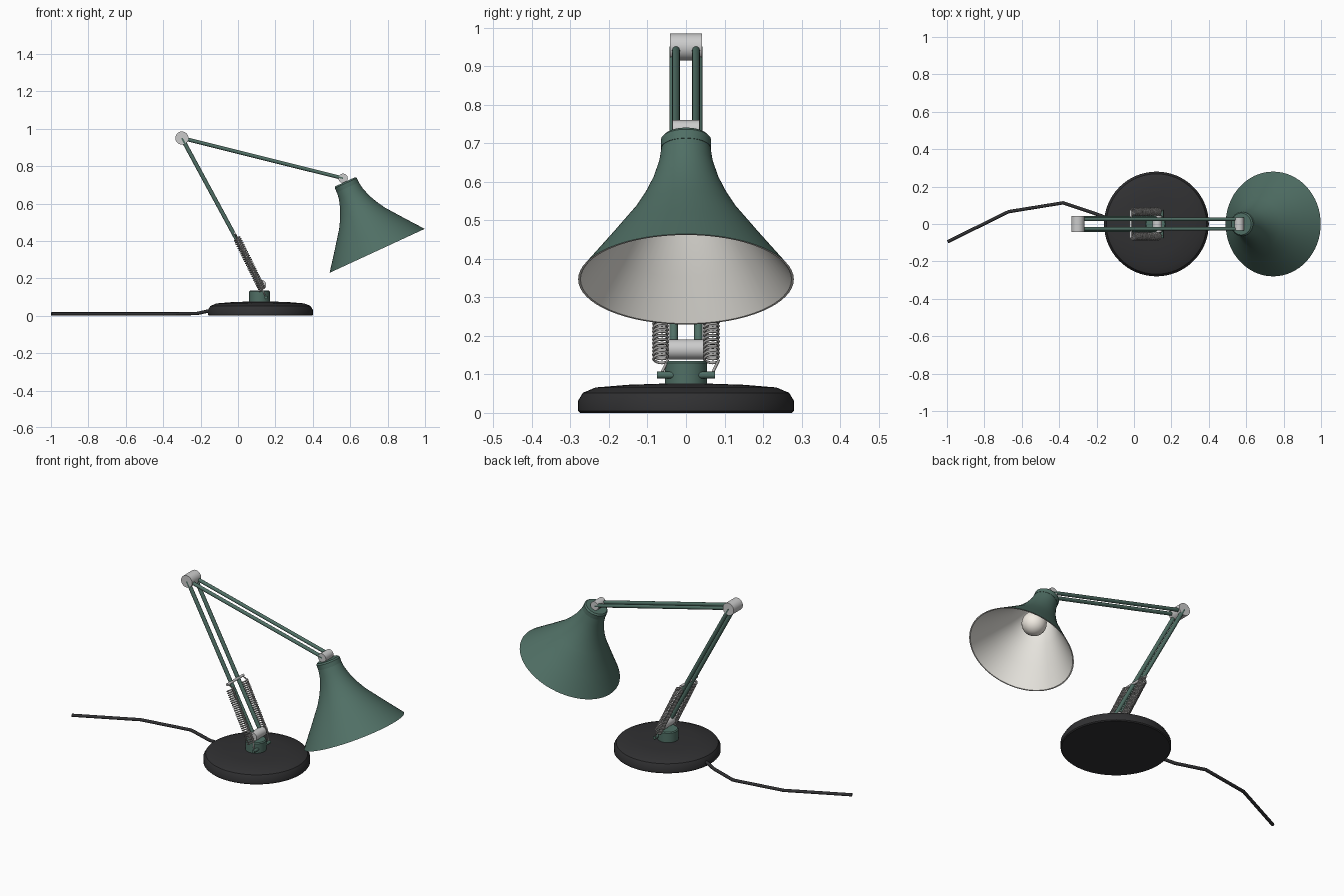
import bpy, bmesh, math
from mathutils import Vector

if "Cube" in bpy.data.objects:
    bpy.data.objects.remove(bpy.data.objects["Cube"])


def mat(name, rgb):
    m = bpy.data.materials.new(name)
    m.diffuse_color = (*rgb, 1)
    m.use_nodes = True
    m.node_tree.nodes["Principled BSDF"].inputs["Base Color"].default_value = m.diffuse_color
    return m


GREEN = mat("green_paint", (0.08, 0.16, 0.13))
BLACK = mat("black_iron", (0.03, 0.03, 0.032))
STEEL = mat("steel", (0.55, 0.55, 0.53))
WIRE = mat("spring_wire", (0.42, 0.41, 0.40))
WHITE = mat("white_enamel", (0.82, 0.80, 0.75))
GLASS = mat("bulb_glass", (0.90, 0.85, 0.78))


def finish(ob, material, angle=35):
    ob.data.materials.append(material)
    bpy.ops.object.select_all(action='DESELECT')
    ob.select_set(True)
    bpy.context.view_layer.objects.active = ob
    bpy.ops.object.shade_smooth_by_angle(angle=math.radians(angle))
    return ob


def lathe(name, profile, material, loc=(0, 0, 0), tilt=0, sides=64, closed=False, inner=None):
    """Revolve (radius, height) points; segments from index inner[0] on use inner[1]."""
    bm = bmesh.new()
    rings = []
    for r, z in profile:
        if r == 0:
            rings.append([bm.verts.new((0, 0, z))] * sides)
        else:
            rings.append([bm.verts.new((r * math.cos(2 * math.pi * i / sides),
                                        r * math.sin(2 * math.pi * i / sides), z))
                          for i in range(sides)])
    for k in range(len(rings) if closed else len(rings) - 1):
        a, b = rings[k], rings[(k + 1) % len(rings)]
        for i in range(sides):
            j = (i + 1) % sides
            f = bm.faces.new(list(dict.fromkeys((a[i], a[j], b[j], b[i]))))
            if inner and k >= inner[0]:
                f.material_index = 1
    bmesh.ops.recalc_face_normals(bm, faces=bm.faces)
    me = bpy.data.meshes.new(name)
    bm.to_mesh(me)
    bm.free()
    ob = bpy.data.objects.new(name, me)
    bpy.context.collection.objects.link(ob)
    ob.location = loc
    ob.rotation_euler.y = tilt
    finish(ob, material)
    if inner:
        me.materials.append(inner[1])
    return ob


def rod(name, a, b, radius, material, sides=16):
    a, b = Vector(a), Vector(b)
    bpy.ops.mesh.primitive_cylinder_add(vertices=sides, radius=radius, depth=(b - a).length,
                                        location=(a + b) / 2)
    ob = bpy.context.object
    ob.name = name
    ob.rotation_euler = (b - a).to_track_quat('Z', 'Y').to_euler()
    return finish(ob, material)


def tube(name, pts, radius, material, res=1):
    cu = bpy.data.curves.new(name, 'CURVE')
    cu.dimensions = '3D'
    cu.bevel_depth = radius
    cu.bevel_resolution = res
    cu.use_fill_caps = True
    sp = cu.splines.new('POLY')
    sp.points.add(len(pts) - 1)
    for p, co in zip(sp.points, pts):
        p.co = (*co, 1)
    cu.materials.append(material)
    ob = bpy.data.objects.new(name, cu)
    bpy.context.collection.objects.link(ob)
    return ob


# Joint positions in the xz plane
FOOT, ELBOW, HEAD = (0.125, 0.165), (-0.30, 0.95), (0.562, 0.735)
BAR, PEG = (-0.018, 0.44), (0.15, 0.098)


def at(p, y):
    return Vector((p[0], y, p[1]))


# Heavy base and post
lathe("base", [(0, 0), (0.275, 0), (0.28, 0.005), (0.28, 0.032), (0.268, 0.052), (0.235, 0.066),
               (0.15, 0.073), (0.06, 0.076), (0, 0.076)], BLACK, (0.12, 0, 0))
lathe("post", [(0, 0.07), (0.055, 0.07), (0.055, 0.13), (0.05, 0.135), (0, 0.135)],
      GREEN, (0.115, 0, 0), sides=32)

# Pivot barrels, running along y
rod("foot_barrel", at(FOOT, -0.045), at(FOOT, 0.045), 0.026, STEEL, 32)
rod("elbow_barrel", at(ELBOW, -0.042), at(ELBOW, 0.042), 0.035, STEEL, 32)
rod("head_barrel", at(HEAD, -0.035), at(HEAD, 0.035), 0.025, STEEL, 32)
rod("spring_bar", at(BAR, -0.075), at(BAR, 0.075), 0.007, STEEL)
rod("spring_peg", at(PEG, -0.075), at(PEG, 0.075), 0.009, GREEN)

# Paired arms and springs
for side, s in (("left", 1), ("right", -1)):
    rod("lower_arm_" + side, at(FOOT, 0.032 * s), at(ELBOW, 0.032 * s), 0.011, GREEN)
    rod("upper_arm_" + side, at(ELBOW, 0.026 * s), at(HEAD, 0.026 * s), 0.010, GREEN)
    top, low = at(BAR, 0.066 * s), at(PEG, 0.066 * s)
    axis = low - top
    u = Vector((0, 1, 0))
    v = axis.normalized().cross(u)
    turns, steps = 28, 14
    pts = [top]
    for i in range(turns * steps + 1):
        a = 2 * math.pi * i / steps
        pts.append(top + axis * (0.07 + 0.82 * i / (turns * steps))
                   + 0.0185 * (u * math.cos(a) + v * math.sin(a)))
    pts.append(low)
    tube("spring_" + side, pts, 0.0037, WIRE)

# Shade with pale inside, cap, socket and bulb on a tilted axis
TILT = math.radians(-24.8)
RIM = Vector((0.744, 0, 0.347))
outer = [(0.28, 0), (0.205, 0.098), (0.135, 0.192), (0.107, 0.24), (0.086, 0.285),
         (0.07, 0.335), (0.062, 0.385)]
inside = [(r - 0.006, t) for r, t in reversed(outer)]
lathe("shade", outer + inside, GREEN, RIM, TILT, closed=True,
      inner=(len(outer), WHITE))
lathe("shade_cap", [(0, 0.374), (0.065, 0.374), (0.065, 0.399), (0.058, 0.407), (0, 0.407)],
      GREEN, RIM, TILT)
lathe("bulb_socket", [(0, 0.24), (0.03, 0.24), (0.03, 0.376), (0, 0.376)],
      WHITE, RIM, TILT, sides=24)
lathe("bulb", [(0.064 * math.sin(math.pi * i / 16) if 0 < i < 16 else 0,
                0.2 - 0.064 * math.cos(math.pi * i / 16)) for i in range(17)],
      GLASS, RIM, TILT, sides=32)

# Power cord lying on the table
tube("cord", [(-0.10, 0.02, 0.028), (-0.165, 0.04, 0.024), (-0.22, 0.06, 0.012),
              (-0.38, 0.113, 0.01), (-0.67, 0.066, 0.01), (-0.997, -0.095, 0.01)],
     0.009, BLACK, 2)
